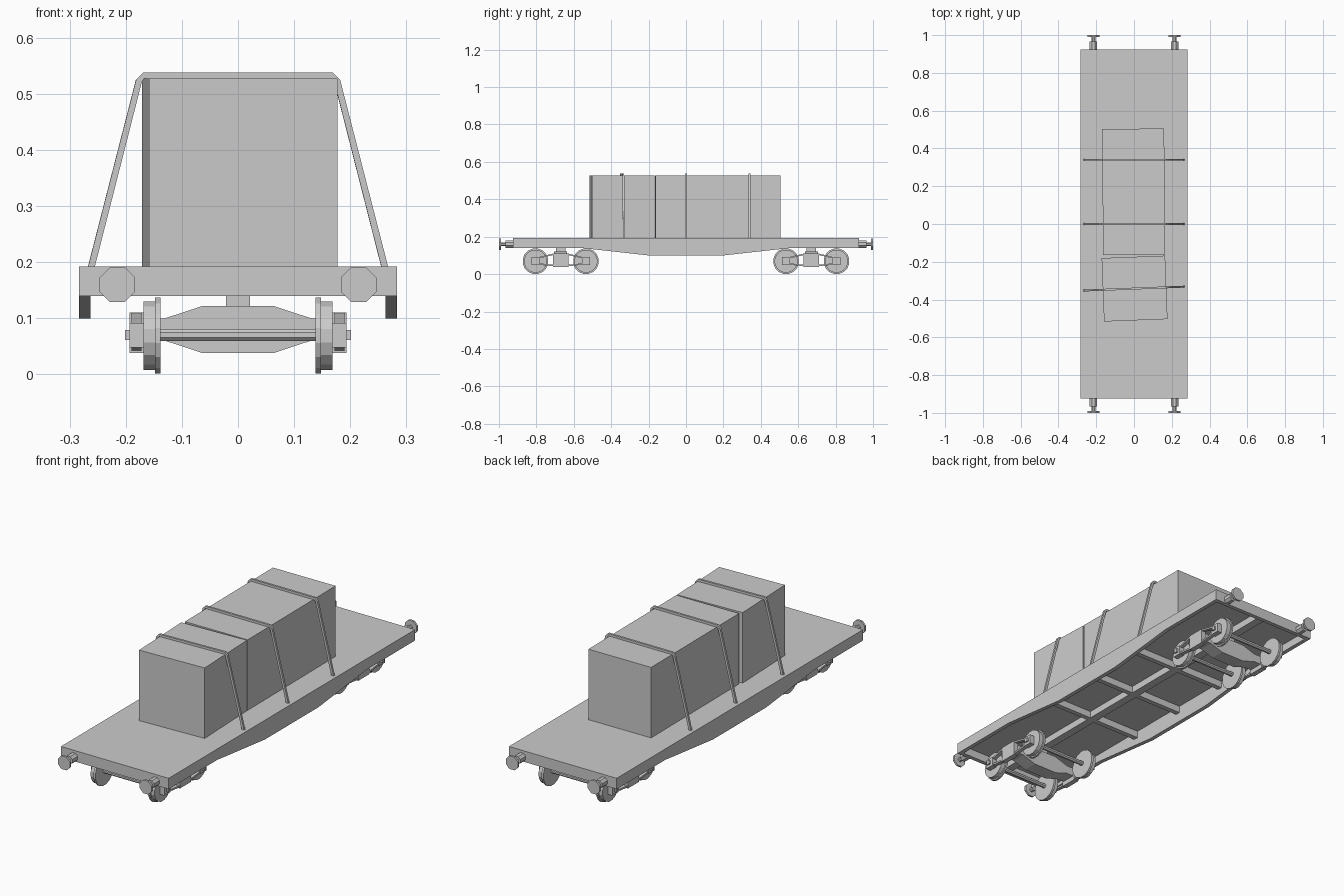
import bpy, bmesh, math
from mathutils import Matrix, Vector

if "Cube" in bpy.data.objects:
    bpy.data.objects.remove(bpy.data.objects["Cube"])

grey = bpy.data.materials.new("plain_grey")
grey.use_nodes = True
grey.diffuse_color = (0.6, 0.6, 0.6, 1)
grey.node_tree.nodes["Principled BSDF"].inputs["Base Color"].default_value = (0.6, 0.6, 0.6, 1)


def finish(name, bm, spin=0, at=(0, 0, 0)):
    bmesh.ops.recalc_face_normals(bm, faces=bm.faces)
    mesh = bpy.data.meshes.new(name)
    bm.to_mesh(mesh)
    bm.free()
    mesh.materials.append(grey)
    obj = bpy.data.objects.new(name, mesh)
    obj.location = at
    obj.rotation_euler.z = math.radians(spin)
    bpy.context.collection.objects.link(obj)
    return obj


def box(name, x, y, z, spin=0, at=(0, 0, 0)):
    bm = bmesh.new()
    bmesh.ops.create_cube(bm, size=1)
    for v in bm.verts:
        v.co = [lo + (c + 0.5) * (hi - lo) for c, (lo, hi) in zip(v.co, (x, y, z))]
    return finish(name, bm, spin, at)


def prism(name, points, axis, lo, hi, spin=0, at=(0, 0, 0)):
    """Extrude an outline: (y, z) points along x, or (x, z) points along y."""
    bm = bmesh.new()
    place = (lambda a, b: (lo, a, b)) if axis == "x" else (lambda a, b: (a, lo, b))
    face = bm.faces.new([bm.verts.new(place(a, b)) for a, b in points])
    out = bmesh.ops.extrude_face_region(bm, geom=[face])
    shift = Vector((hi - lo, 0, 0) if axis == "x" else (0, hi - lo, 0))
    bmesh.ops.translate(bm, vec=shift, verts=[g for g in out["geom"] if isinstance(g, bmesh.types.BMVert)])
    return finish(name, bm, spin, at)


def disc(name, axis, lo, hi, radius, sides, a, b):
    """Regular prism centred on (a, b) across the given axis."""
    ring = [math.tau * (i + 0.5) / sides for i in range(sides)]
    return prism(name, [(a + radius * math.cos(t), b + radius * math.sin(t)) for t in ring], axis, lo, hi)


def span(side, a, b):
    return sorted((side * a, side * b))


# Deck and underframe
box("deck", (-0.283, 0.283), (-0.925, 0.925), (0.178, 0.192))
box("centre_beam", (-0.02, 0.02), (-0.9, 0.9), (0.145, 0.18))
for y in (-0.3, 0, 0.3):
    box("cross_beam", (-0.265, 0.265), (y - 0.012, y + 0.012), (0.145, 0.18))
belly = [(-0.925, 0.192), (-0.925, 0.14), (-0.56, 0.14), (-0.2, 0.1),
         (0.2, 0.1), (0.56, 0.14), (0.925, 0.14), (0.925, 0.192)]
for s in (-1, 1):
    prism("side_sill", belly, "x", *span(s, 0.263, 0.283))
    box("end_sill", (-0.27, 0.27), span(s, 0.905, 0.925), (0.14, 0.185))

# Buffers
for end in (-1, 1):
    for s in (-1, 1):
        x = 0.215 * s
        disc("buffer_housing", "y", *span(end, 0.92, 0.965), 0.021, 8, x, 0.16)
        disc("buffer_rod", "y", *span(end, 0.96, 0.995), 0.011, 8, x, 0.16)
        disc("buffer_head", "y", *span(end, 0.99, 1.0), 0.034, 8, x, 0.16)

# Bogies
bolster = [(-0.175, 0.1), (-0.13, 0.1), (-0.063, 0.122), (0.063, 0.122), (0.13, 0.1), (0.175, 0.1),
           (0.175, 0.06), (0.13, 0.06), (0.063, 0.038), (-0.063, 0.038), (-0.13, 0.06), (-0.175, 0.06)]
for c in (-0.67, 0.67):
    prism("bolster", bolster, "y", c - 0.035, c + 0.035)
    box("pivot", (-0.021, 0.021), (c - 0.025, c + 0.025), (0.11, 0.18))
    for s in (-1, 1):
        box("frame_centre", span(s, 0.168, 0.193), (c - 0.042, c + 0.042), (0.038, 0.11))
    for d in (-1, 1):
        y = c + 0.135 * d
        disc("axle", "x", -0.18, 0.18, 0.011, 8, y, 0.07)
        for s in (-1, 1):
            disc("wheel_flange", "x", *span(s, 0.138, 0.148), 0.069, 16, y, 0.069)
            disc("wheel_tread", "x", *span(s, 0.145, 0.168), 0.062, 16, y, 0.069)
            box("axle_box", span(s, 0.165, 0.193), (y - 0.022, y + 0.022), (0.048, 0.092))
            box("axle_cap", span(s, 0.19, 0.201), (y - 0.009, y + 0.009), (0.061, 0.079))
            for outer, inner in ((0.084, 0.102), (0.05, 0.042)):
                bar = [(y - 0.02 * d, outer), (c + 0.04 * d, inner),
                       (c + 0.04 * d, inner + 0.008), (y - 0.02 * d, outer + 0.008)]
                prism("frame_bar", bar, "x", *span(s, 0.172, 0.19))

# Crates
box("long_crate", (-0.164, 0.164), (-0.334, 0.334), (0.19, 0.527), 0.45, (-0.002, 0.17, 0))
box("short_crate", (-0.168, 0.168), (-0.168, 0.168), (0.19, 0.527), 2.2, (0.003, -0.342, 0))

# Straps over the crates
right = [(0.268, 0.19), (0.182, 0.525), (0.169, 0.538)]
right_inner = [(0.168, 0.527), (0.172, 0.52), (0.256, 0.19)]
strap = right + [(-x, z) for x, z in reversed(right)]
strap += [(-x, z) for x, z in reversed(right_inner)] + right_inner
for y, spin in ((0.34, 0), (0, 0), (-0.342, 2.2)):
    prism("strap", strap, "y", -0.005, 0.005, spin, (0, y, 0))
